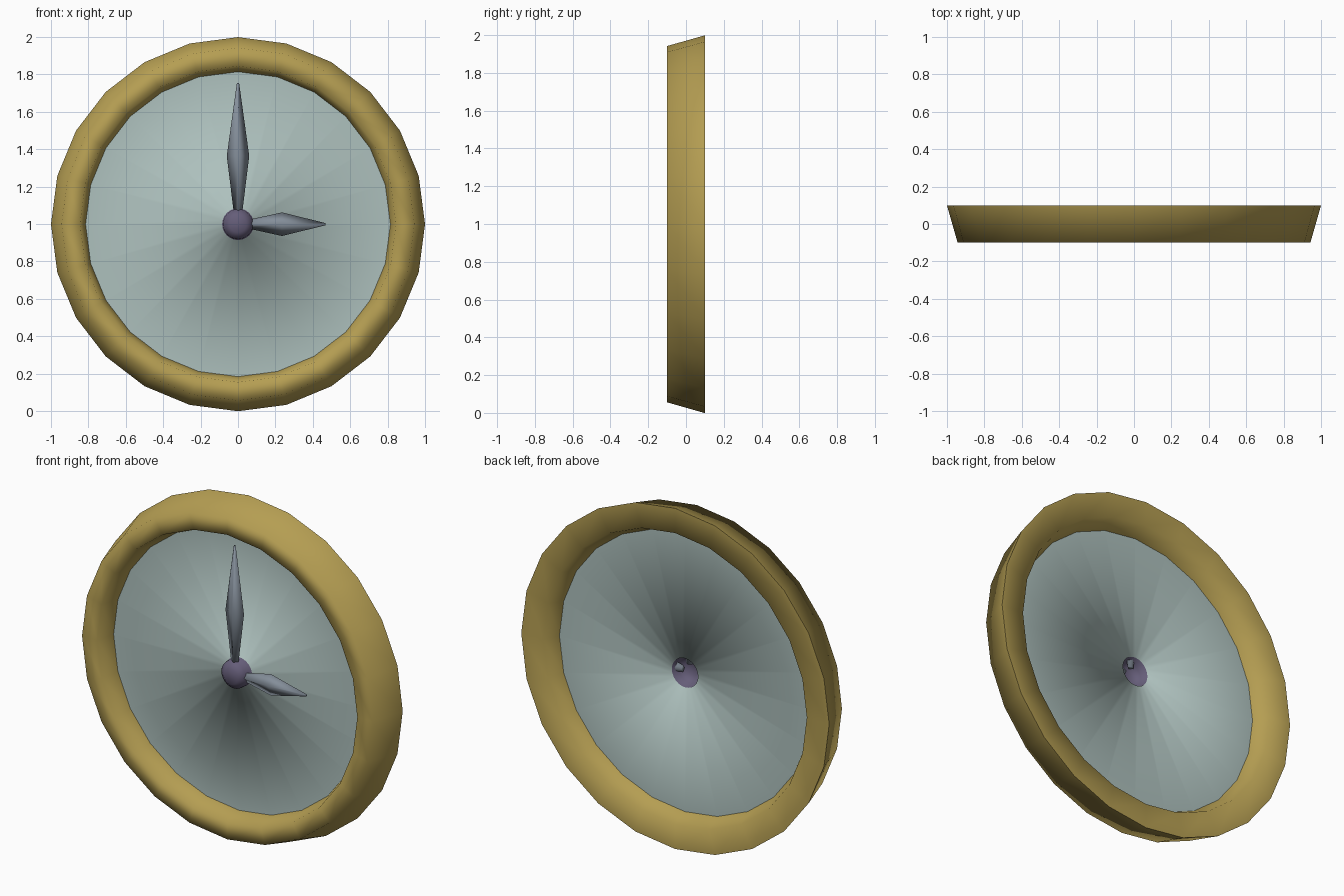
import bpy, bmesh
from math import sin, cos, pi
from mathutils import Vector

if "Cube" in bpy.data.objects:
    bpy.data.objects.remove(bpy.data.objects["Cube"])

SEG = 24
CZ = 0.999


def material(name, rgb):
    m = bpy.data.materials.new(name)
    m.diffuse_color = (*rgb, 1)
    m.use_nodes = True
    m.node_tree.nodes["Principled BSDF"].inputs["Base Color"].default_value = m.diffuse_color
    return m


gold = material("gold", (0.46, 0.34, 0.085))
pale = material("pale_face", (0.42, 0.53, 0.51))
purple = material("hub_purple", (0.13, 0.11, 0.19))
steel = material("hand_steel", (0.23, 0.27, 0.32))


def make_object(name, bm, mats):
    me = bpy.data.meshes.new(name)
    bm.to_mesh(me)
    bm.free()
    for m in mats:
        me.materials.append(m)
    ob = bpy.data.objects.new(name, me)
    bpy.context.collection.objects.link(ob)
    return ob


def ring(bm, r, y):
    return [bm.verts.new((r * cos(2 * pi * i / SEG), y, CZ + r * sin(2 * pi * i / SEG)))
            for i in range(SEG)]


def bridge(bm, a, b, mat):
    for i in range(SEG):
        j = (i + 1) % SEG
        f = bm.faces.new((a[i], a[j], b[j], b[i]))
        f.material_index = mat
        f.smooth = True


# Clock body: rim tube, thin dial and open-backed hub share their vertices
bm = bmesh.new()
rim = [ring(bm, r, y) for r, y in
       [(0.815, 0.01), (0.855, 0.1), (1.0, 0.1), (0.943, -0.1), (0.845, -0.1)]]
for k in range(5):
    bridge(bm, rim[k], rim[(k + 1) % 5], 0)
hub = [ring(bm, r, y) for r, y in [(0.085, 0.01), (0.08, -0.04), (0.045, -0.07)]]
bridge(bm, hub[0], rim[0], 1)
bridge(bm, hub[1], hub[0], 2)
bridge(bm, hub[2], hub[1], 2)
cap = bm.faces.new(hub[2])
cap.material_index = 2
cap.smooth = True
# front of dial and hub faces -y; tube faces point outwards
for f in bm.faces:
    f.normal_update()
    c = f.calc_center_median()
    radial = Vector((c.x, 0, c.z - CZ))
    if f.material_index == 0:
        core = radial.normalized() * 0.91
        out = Vector((radial.x - core.x, c.y, radial.z - core.z))
    else:
        out = radial + Vector((0, -5, 0)) if f.material_index == 1 else radial + Vector((0, -0.03, 0))
    if f.normal.dot(out) < 0:
        f.normal_flip()
# crisp back outer edge
for i in range(SEG):
    bm.edges.get((rim[2][i], rim[2][(i + 1) % SEG])).smooth = False
make_object("clock_body", bm, [gold, pale, purple])


# Hands: tapered spindles with a diamond cross-section
def hand(name, profile, horizontal):
    bm = bmesh.new()
    loops = []
    for d, w, t in profile:
        pts = [(w, -t), (0.4 * w, t), (-0.4 * w, t), (-w, -t)]
        pts = [(w, 0), (0, t), (-w, 0), (0, -t)]
        loops.append([bm.verts.new((d, p[1] - 0.03, CZ + p[0]) if horizontal
                                   else (p[0], p[1] - 0.03, CZ + d)) for p in pts])
    for a, b in zip(loops, loops[1:]):
        for i in range(4):
            bm.faces.new((a[i], a[(i + 1) % 4], b[(i + 1) % 4], b[i]))
    bm.faces.new(loops[0])
    bm.faces.new(loops[-1])
    for f in bm.faces:
        f.smooth = True
    bmesh.ops.recalc_face_normals(bm, faces=bm.faces)
    make_object(name, bm, [steel])


hand("minute_hand", [(0.04, 0.02, 0.015), (0.365, 0.06, 0.025), (0.755, 0.006, 0.006)], False)
hand("hour_hand", [(0.04, 0.02, 0.015), (0.235, 0.063, 0.025), (0.467, 0.006, 0.006)], True)
